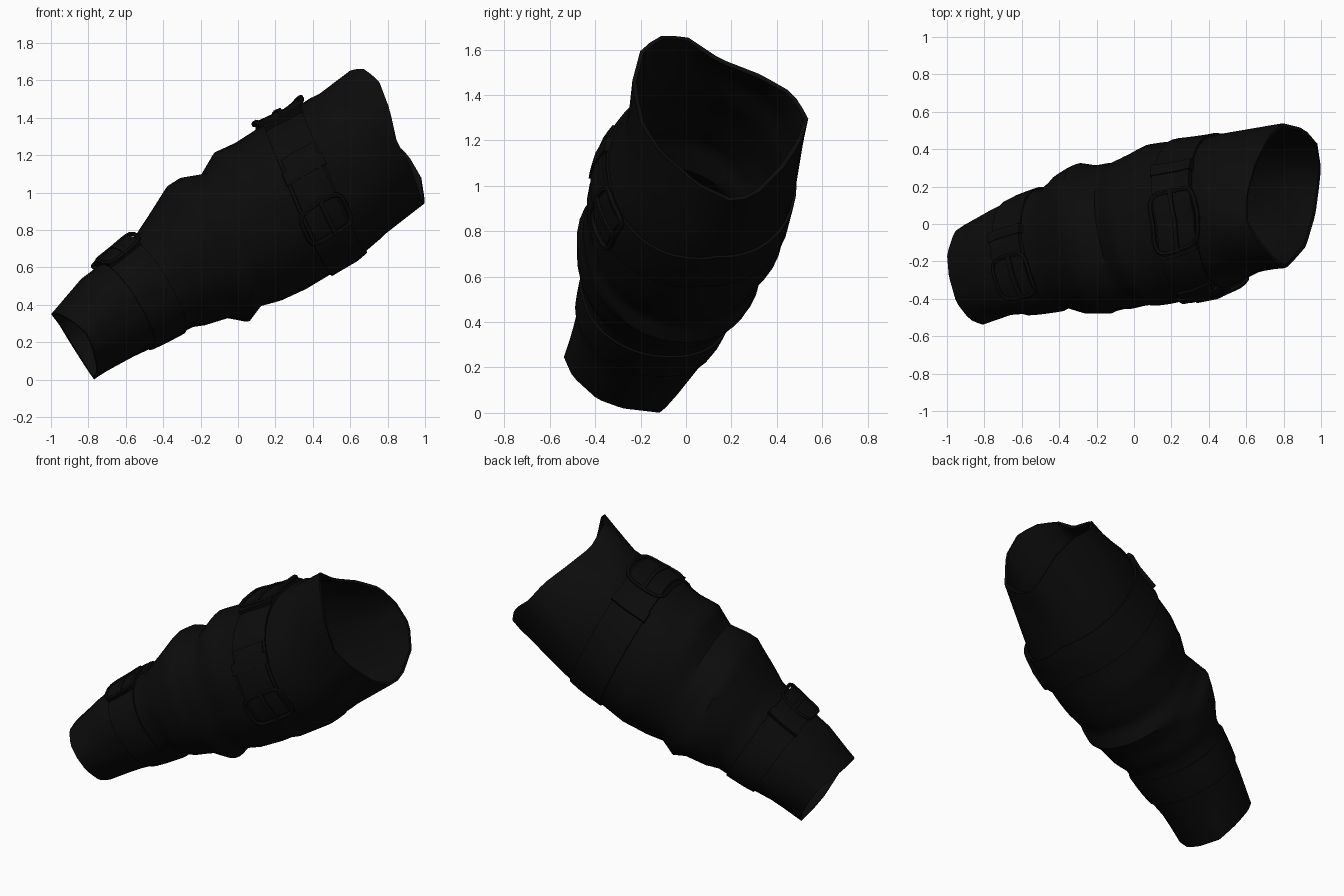
import bpy, bmesh, math
from mathutils import Vector

if "Cube" in bpy.data.objects:
    bpy.data.objects.remove(bpy.data.objects["Cube"])

leather = bpy.data.materials.new("near_black_leather")
leather.diffuse_color = (0.0034, 0.0034, 0.0034, 1)
leather.use_nodes = True
leather.node_tree.nodes["Principled BSDF"].inputs["Base Color"].default_value = leather.diffuse_color

UP = Vector((-0.52, -0.14, 0.84)).normalized()
SIDE = Vector((-0.26, 0.965, 0)).normalized()
TAU = math.tau

# Sleeve stations: bottom x, bottom z, top x, top z, middle y, side radius
STATIONS = [
    (-0.76, 0.00, -1.00, 0.35, -0.275, 0.265),
    (-0.57, 0.12, -0.83, 0.54, -0.20, 0.28),
    (-0.40, 0.20, -0.67, 0.66, -0.155, 0.315),
    (-0.25, 0.28, -0.53, 0.78, -0.12, 0.33),
    (-0.18, 0.29, -0.45, 0.90, -0.10, 0.375),
    (-0.05, 0.33, -0.36, 1.04, -0.08, 0.41),
    (0.05, 0.31, -0.30, 1.08, -0.06, 0.39),
    (0.11, 0.39, -0.18, 1.10, -0.06, 0.385),
    (0.22, 0.42, -0.11, 1.22, -0.03, 0.41),
    (0.35, 0.48, 0.00, 1.27, 0.01, 0.425),
    (0.50, 0.57, 0.14, 1.36, 0.035, 0.42),
    (0.62, 0.64, 0.27, 1.42, 0.07, 0.40),
    (0.75, 0.75, 0.40, 1.51, 0.115, 0.38),
]


def make_rim(points):
    """Uneven edge: centre and points sorted by angle, wrapped at both ends."""
    pts = [Vector(p) for p in points]
    mid = sum(pts, Vector()) / len(pts)
    r = sorted((math.atan2((p - mid).dot(SIDE), (p - mid).dot(UP)) % TAU, i)
               for i, p in enumerate(pts))
    r = [(a, pts[i]) for a, i in r]
    return mid, [(r[-1][0] - TAU, r[-1][1])] + r + [(r[0][0] + TAU, r[0][1])]


WIDE_RIM = make_rim((
    (0.60, 0.00, 1.66), (0.68, -0.12, 1.66), (0.75, -0.20, 1.60), (0.81, -0.24, 1.45),
    (0.85, -0.20, 1.27), (0.92, -0.12, 1.15), (0.97, 0.05, 1.00), (0.99, 0.20, 0.93),
    (1.00, 0.30, 0.95), (0.98, 0.43, 1.08), (0.91, 0.51, 1.20), (0.79, 0.54, 1.30),
    (0.72, 0.47, 1.41), (0.65, 0.33, 1.49), (0.60, 0.15, 1.56)))
WRIST_RIM = make_rim((
    (-1.00, -0.16, 0.35), (-0.99, -0.28, 0.36), (-0.95, -0.42, 0.35), (-0.88, -0.51, 0.31),
    (-0.81, -0.54, 0.25), (-0.77, -0.50, 0.16), (-0.75, -0.39, 0.06), (-0.75, -0.28, 0.02),
    (-0.77, -0.11, 0.00), (-0.83, -0.03, 0.09), (-0.90, 0.00, 0.20), (-0.96, -0.04, 0.30)))


def rim_point(rim, a):
    a %= TAU
    ring = rim[1]
    for (a0, p0), (a1, p1) in zip(ring, ring[1:]):
        if a0 <= a <= a1:
            return rim[0], p0.lerp(p1, (a - a0) / max(a1 - a0, 1e-6))


def station(i, a):
    """Centre and surface point at station i, angle a (0 is up, positive to the back)."""
    if i >= len(STATIONS):
        return rim_point(WIDE_RIM, a)
    if i == 0:
        return rim_point(WRIST_RIM, a)
    bx, bz, tx, tz, cy, rs = STATIONS[i]
    c = Vector(((bx + tx) / 2, cy, (bz + tz) / 2))
    half = Vector(((tx - bx) / 2, -0.05, (tz - bz) / 2))
    v = half * math.cos(a) + SIDE * rs * math.sin(a)
    # slightly fuller towards the upper front and the lower back
    full = 0.025 if math.cos(a) > 0 else 0.012
    return c, c + v + v.normalized() * full * max(0, -math.sin(2 * a))


def surf(s, a, lift=0.0):
    i = min(int(s), len(STATIONS) - 1)
    (c0, p0), (c1, p1) = station(i, a), station(i + 1, a)
    c, p = c0.lerp(c1, s - i), p0.lerp(p1, s - i)
    # slanted cloth folds that fade out at both ends
    fade = max(0.0, 1 - abs(s - 6) / 4)
    fold = 0.01 * math.sin(2.6 * s + 2.2 * math.sin(a)) * fade * math.sin(a) ** 2
    return p + (p - c).normalized() * (lift + fold)


def slant(s, a, k):
    """Shift a strap towards the wrist on the front side."""
    return s - k * max(0.0, -math.sin(a))


def finish(ob, thick=0.0):
    ob.data.materials.append(leather)
    bpy.ops.object.select_all(action='DESELECT')
    ob.select_set(True)
    bpy.context.view_layer.objects.active = ob
    if thick:
        m = ob.modifiers.new("thickness", 'SOLIDIFY')
        m.thickness, m.offset = thick, -1
        bpy.ops.object.modifier_apply(modifier=m.name)
    bpy.ops.object.shade_smooth_by_angle(angle=math.radians(40))


def patch(name, s0, s1, ns, a0=0.0, a1=TAU, na=40, lift=0.0, thick=0.02, k=0.0):
    """Curved sheet that follows the sleeve; a full turn is closed."""
    closed = a1 - a0 > TAU - 0.01
    bm = bmesh.new()
    cols = na if closed else na + 1
    g = []
    for i in range(ns + 1):
        angles = [a0 + (a1 - a0) * j / na for j in range(cols)]
        s = s0 + (s1 - s0) * i / ns
        g.append([bm.verts.new(surf(slant(s, a, k), a, lift)) for a in angles])
    for i in range(ns):
        for j in range(na):
            n = (j + 1) % cols
            bm.faces.new((g[i][j], g[i + 1][j], g[i + 1][n], g[i][n]))
    me = bpy.data.meshes.new(name)
    bm.to_mesh(me)
    bm.free()
    ob = bpy.data.objects.new(name, me)
    bpy.context.collection.objects.link(ob)
    finish(ob, thick)


def buckle(name, s0, s1, a0, a1, lift, r, k=0.0):
    """Rounded frame bent over the sleeve, with a prong."""
    cu = bpy.data.curves.new(name, 'CURVE')
    cu.dimensions, cu.bevel_depth, cu.bevel_resolution = '3D', r, 1
    sp = cu.splines.new('POLY')
    n = 28
    sp.points.add(n - 1)
    for q in range(n):
        c, s = math.cos(TAU * q / n), math.sin(TAU * q / n)
        u = math.copysign(abs(c) ** 0.45, c)
        v = math.copysign(abs(s) ** 0.45, s)
        a = (a0 + a1) / 2 + v * (a1 - a0) / 2
        p = surf(slant((s0 + s1) / 2 + u * (s1 - s0) / 2, a, k), a, lift)
        sp.points[q].co = (*p, 1)
    sp.use_cyclic_u = True
    ob = bpy.data.objects.new(name, cu)
    bpy.context.collection.objects.link(ob)
    bpy.ops.object.select_all(action='DESELECT')
    ob.select_set(True)
    bpy.context.view_layer.objects.active = ob
    bpy.ops.object.convert(target='MESH')
    finish(bpy.context.object)
    m = (s0 + s1) / 2
    patch(name + "_prong", m - 0.08, m + 0.08, 1, a0, a1, 6, lift + r, 0.012, k)


# Hollow sleeve
patch("sleeve", 0, len(STATIONS), 3 * len(STATIONS), lift=0, thick=0.018)

# Wide slanted strap with top and front buckles
K = 0.75
patch("upper_strap", 10.0, 11.5, 4, lift=0.012, thick=0.015, k=K)
patch("upper_strap_tongue", 10.0, 11.5, 3, -0.4, 0.75, 12, 0.034, 0.03, K)
buckle("upper_top_buckle", 9.85, 11.65, -0.33, 0.4, 0.034, 0.014, K)
patch("upper_strap_keeper", 9.95, 11.55, 3, 0.65, 0.8, 2, 0.04, 0.035, K)
patch("front_strap_tongue", 10.1, 11.4, 3, -2.0, -0.95, 12, 0.022, 0.016, K)
buckle("upper_front_buckle", 9.9, 11.6, -2.05, -1.6, 0.022, 0.013, K)
patch("front_strap_keeper", 9.95, 11.55, 3, -1.25, -1.1, 2, 0.028, 0.022, K)

# Narrow strap near the wrist
patch("lower_strap", 1.6, 2.65, 3, lift=0.01, thick=0.015)
patch("lower_strap_tongue", 1.6, 2.65, 3, -0.55, 0.55, 10, 0.034, 0.03)
buckle("lower_buckle", 1.55, 2.75, -0.55, 0.1, 0.032, 0.012)
patch("lower_strap_keeper", 1.55, 2.7, 3, 0.4, 0.55, 2, 0.038, 0.035)
